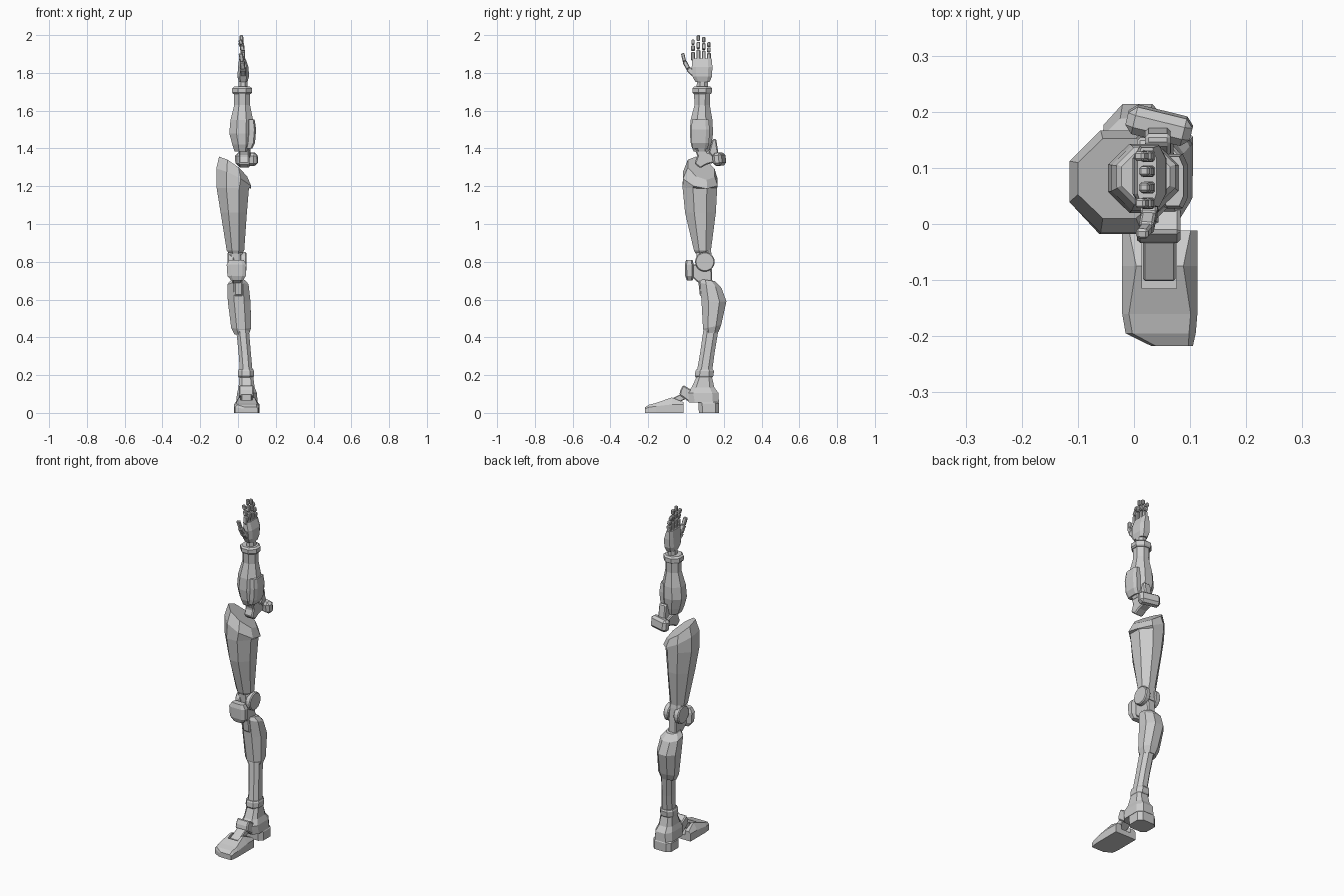
import bpy, bmesh, math
from mathutils import Vector, Matrix


def skin(name, rings):
    """Flat-faced skin over rings that all have the same point count."""
    bm = bmesh.new()
    vs = [[bm.verts.new(p) for p in r] for r in rings]
    n = len(vs[0])
    for a, b in zip(vs, vs[1:]):
        for i in range(n):
            j = (i + 1) % n
            bm.faces.new((a[i], a[j], b[j], b[i]))
    bm.faces.new(vs[0])
    bm.faces.new(vs[-1])
    bmesh.ops.recalc_face_normals(bm, faces=bm.faces)
    me = bpy.data.meshes.new(name)
    bm.to_mesh(me)
    bm.free()
    ob = bpy.data.objects.new(name, me)
    bpy.context.collection.objects.link(ob)
    return ob


def limb(name, secs, c=0.3):
    """Octagonal loft up z; section = x0, x1, y0, y1, z, [slope x, slope y]."""
    rings = []
    for s in secs:
        x0, x1, y0, y1, z = s[:5]
        sx, sy = s[5:] if len(s) > 5 else (0, 0)
        a, b = (x1 - x0) * c, (y1 - y0) * c
        pts = [(x0 + a, y0), (x1 - a, y0), (x1, y0 + b), (x1, y1 - b),
               (x1 - a, y1), (x0 + a, y1), (x0, y1 - b), (x0, y0 + b)]
        cx, cy = (x0 + x1) / 2, (y0 + y1) / 2
        rings.append([(x, y, z + sx * (x - cx) + sy * (y - cy)) for x, y in pts])
    return skin(name, rings)


def bevel(ob, w):
    m = ob.modifiers.new("bevel", "BEVEL")
    m.width, m.segments, m.limit_method = w, 1, "ANGLE"
    return ob


def plate(name, prof, x0, x1, w=0.006):
    """Side profile in y, z extruded across x."""
    return bevel(skin(name, [[(x, y, z) for y, z in prof] for x in (x0, x1)]), w)


def bar(name, a, b, wx, wy, w=0.004):
    """Rectangular bar from point a to point b."""
    a, b = Vector(a), Vector(b)
    d = (b - a).normalized()
    u = Vector((1, 0, 0))
    u = (u - d * u.dot(d)).normalized() * wx / 2
    v = d.cross(u).normalized() * wy / 2
    return bevel(skin(name, [[p + u + v, p - u + v, p - u - v, p + u - v]
                             for p in (a, b)]), w)


# Toe shoe, lofted along y with a slot for the link
rings = []
for y, x0, x1, h1, h2, i in [(-0.217, 0.03, 0.105, 0.022, 0.03, 0.008),
                             (-0.195, -0.015, 0.11, 0.03, 0.043, 0.012),
                             (-0.16, -0.021, 0.113, 0.035, 0.052, 0.012),
                             (-0.075, -0.021, 0.113, 0.045, 0.082, 0.025),
                             (-0.012, -0.021, 0.113, 0.045, 0.056, 0.012)]:
    rings.append([(x0, y, 0), (x0, y, h1), (x0 + i, y, h2),
                  (x1 - i, y, h2), (x1, y, h1), (x1, y, 0)])
toe = skin("toe_shoe", rings)
slot = plate("toe_slot_cutter", [(-0.115, 0.03), (0.02, 0.03), (0.02, 0.15), (-0.115, 0.15)],
             0.014, 0.076, 0)
slot.modifiers.clear()
slot.hide_render = True
slot.hide_viewport = True
cut = toe.modifiers.new("slot", "BOOLEAN")
cut.object, cut.operation, cut.solver = slot, "DIFFERENCE", "EXACT"

# Foot link and heel
bar("toe_link", (0.045, -0.095, 0.045), (0.045, 0.02, 0.105), 0.058, 0.035)
plate("instep", [(-0.03, 0.12), (-0.015, 0.148), (0.065, 0.10), (0.08, 0.06), (0.02, 0.055),
                 (-0.035, 0.095)], 0.005, 0.083)
limb("heel_sole", [(-0.012, 0.105, 0.068, 0.174, 0), (-0.012, 0.105, 0.066, 0.175, 0.05),
                   (-0.005, 0.1, 0.06, 0.17, 0.058)], 0.18)
limb("heel_body", [(-0.01, 0.104, 0.015, 0.174, 0.055), (-0.005, 0.1, 0.005, 0.172, 0.105),
                   (0.003, 0.088, 0.03, 0.15, 0.135), (0.008, 0.08, 0.06, 0.135, 0.2)], 0.2)
limb("ankle_ring", [(0.004, 0.08, 0.052, 0.14, 0.188), (0, 0.084, 0.047, 0.145, 0.195),
                    (0, 0.084, 0.05, 0.148, 0.222), (0.004, 0.08, 0.055, 0.143, 0.23)], 0.25)

# Shin and calf
limb("lower_shin", [(0.01, 0.077, 0.058, 0.138, 0.22), (0.003, 0.068, 0.075, 0.152, 0.32),
                    (-0.012, 0.056, 0.095, 0.175, 0.46)], 0.27)
limb("calf", [(-0.02, 0.058, 0.1, 0.172, 0.42, 0, 0.2), (-0.036, 0.07, 0.09, 0.186, 0.455, 0, 0.2),
              (-0.054, 0.066, 0.082, 0.214, 0.59), (-0.056, 0.056, 0.075, 0.188, 0.675, 0, -0.25),
              (-0.035, 0.035, 0.082, 0.155, 0.702, 0, -0.15)], 0.28)
plate("shin_front_block", [(0.065, 0.70), (0.073, 0.62), (0.10, 0.615), (0.10, 0.70)], -0.02, 0.025)

# Knee
plate("knee_link", [(0.02, 0.785), (0.03, 0.72), (0.07, 0.685), (0.14, 0.68), (0.135, 0.79)],
      -0.03, 0.02)
ring = [(0.1 + 0.052 * math.cos(t * math.pi / 10), 0.8 + 0.052 * math.sin(t * math.pi / 10))
        for t in range(20)]
for name, x0, x1 in (("inner_knee_disc", -0.055, -0.022), ("outer_knee_disc", 0.012, 0.044)):
    plate(name, ring, x0, x1, 0.005)
limb("knee_neck", [(-0.04, 0.028, 0.06, 0.14, 0.77), (-0.052, 0.025, 0.055, 0.135, 0.84),
                   (-0.045, 0.02, 0.055, 0.13, 0.87)], 0.2)
limb("knee_cap", [(-0.035, 0.025, 0.005, 0.035, 0.70), (-0.056, 0.042, -0.004, 0.04, 0.725),
                  (-0.06, 0.044, -0.006, 0.04, 0.785), (-0.045, 0.03, 0.0, 0.035, 0.81)], 0.2)

# Thigh with slanted top
limb("thigh", [(-0.048, 0.022, 0.05, 0.126, 0.845), (-0.06, 0.033, 0.042, 0.132, 0.86),
               (-0.092, 0.047, -0.005, 0.158, 1.06), (-0.113, 0.058, -0.018, 0.165, 1.19),
               (-0.115, 0.07, -0.016, 0.167, 1.24, -0.5, -0.2),
               (-0.1, 0.048, 0.01, 0.152, 1.295, -0.7, -0.35)])

# Elbow
plate("elbow_link", [(0.045, 1.40), (0.06, 1.36), (0.045, 1.32), (0.075, 1.295), (0.11, 1.315),
                     (0.15, 1.325), (0.155, 1.37), (0.115, 1.38), (0.11, 1.40)], 0.005, 0.06)
plate("elbow_fin", [(0.12, 1.38), (0.14, 1.45), (0.16, 1.45), (0.172, 1.37), (0.15, 1.34)],
      0.02, 0.065)
cap = bar("elbow_cap", (0, 0, -0.034), (0, 0, 0.034), 0.118, 0.05, 0.014)
cap.matrix_world = (Matrix.Translation((0.045, 0.176, 1.343)) @ Matrix.Rotation(-0.24, 4, "Z")
                    @ Matrix.Rotation(0.12, 4, "X"))

# Forearm
limb("forearm", [(-0.018, 0.062, 0.04, 0.127, 1.385), (-0.03, 0.075, 0.026, 0.135, 1.42),
                 (-0.046, 0.08, 0.02, 0.143, 1.48), (-0.04, 0.08, 0.024, 0.14, 1.55),
                 (-0.02, 0.064, 0.045, 0.126, 1.63), (-0.02, 0.064, 0.042, 0.128, 1.7)])
limb("forearm_outer_plate", [(0.04, 0.075, 0.035, 0.115, 1.4), (0.045, 0.09, 0.03, 0.122, 1.43),
                             (0.05, 0.096, 0.028, 0.125, 1.5),
                             (0.05, 0.088, 0.032, 0.12, 1.553)], 0.2)
limb("wrist_ring", [(-0.025, 0.068, 0.04, 0.132, 1.688), (-0.031, 0.074, 0.034, 0.137, 1.696),
                    (-0.031, 0.074, 0.034, 0.137, 1.718), (-0.022, 0.064, 0.042, 0.128, 1.727)])
limb("wrist", [(0.003, 0.05, 0.055, 0.118, 1.72), (0.003, 0.05, 0.06, 0.115, 1.77)])

# Hand
limb("palm", [(0.005, 0.05, 0.05, 0.125, 1.752), (-0.003, 0.058, 0.034, 0.137, 1.78),
              (0.0, 0.056, 0.03, 0.14, 1.83), (0.006, 0.04, 0.034, 0.136, 1.875)], 0.2)
for name, y, top, x in (("index_finger", 0.037, 1.975, 0.01), ("middle_finger", 0.065, 2.0, 0.018),
                        ("ring_finger", 0.094, 1.99, 0.018), ("little_finger", 0.121, 1.96, 0.008)):
    zs = [1.865 + (top - 1.865) * t for t in (0, 0.45, 0.75, 1)]
    xs = [0.024, 0.026, 0.019, x]
    for k in range(3):
        bar(f"{name}_{k + 1}", (xs[k], y, zs[k] + 0.002), (xs[k + 1], y, zs[k + 1] - (0.003 if k < 2 else 0)),
            0.023 - 0.002 * k, 0.021 - 0.002 * k)
thumb = [(0.028, 0.045, 1.79), (0.026, 0.012, 1.822), (0.022, -0.008, 1.86), (0.014, -0.018, 1.903)]
for k in range(3):
    bar(f"thumb_{k + 1}", thumb[k], thumb[k + 1], 0.03 - 0.004 * k, 0.028 - 0.005 * k)
